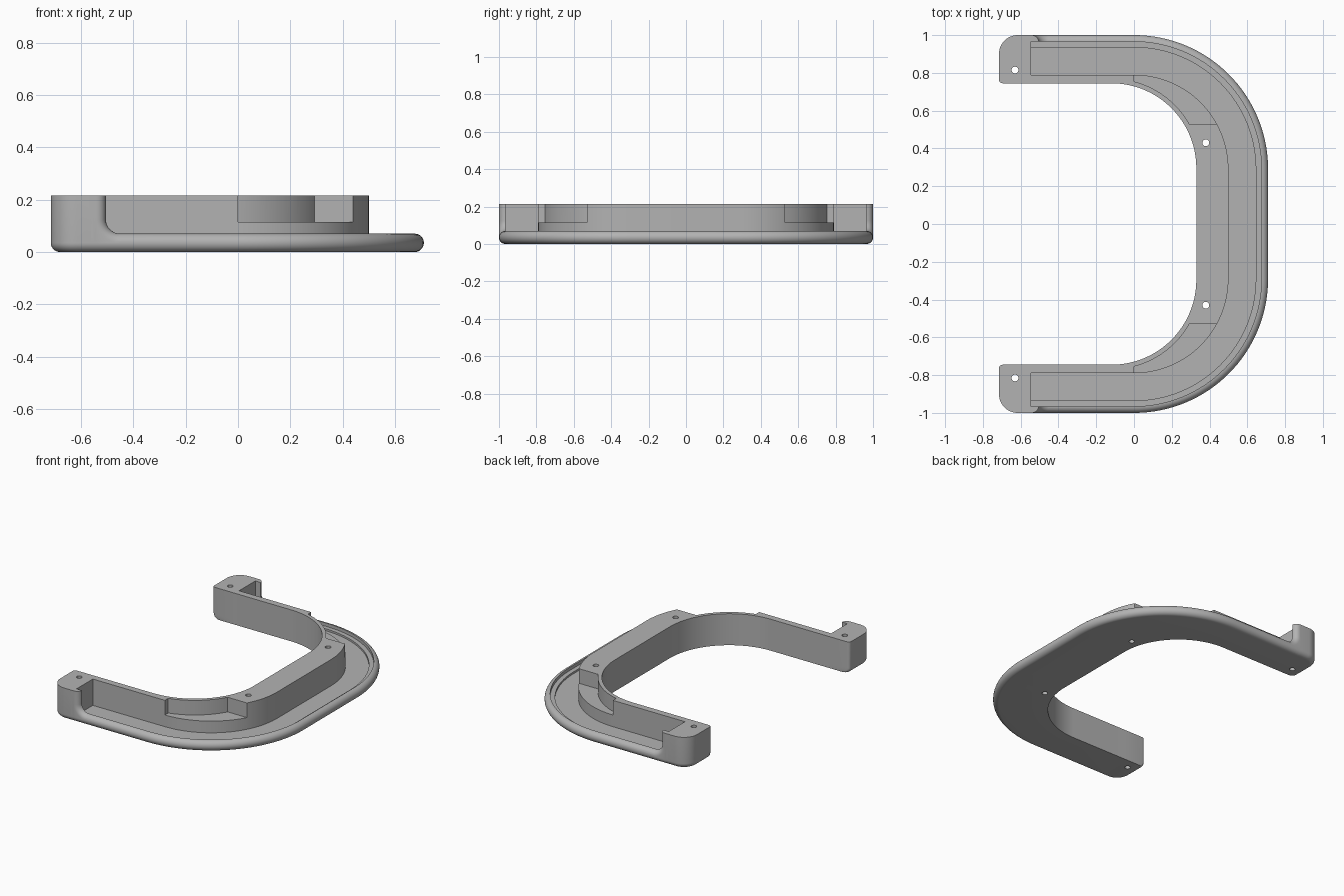
import bpy, bmesh
from math import sin, cos, pi

if "Cube" in bpy.data.objects:
    bpy.data.objects.remove(bpy.data.objects["Cube"], do_unlink=True)

grey = bpy.data.materials.new("plain grey")
grey.use_nodes = True
COLOUR = (0.45, 0.45, 0.45, 1)
grey.diffuse_color = COLOUR
grey.node_tree.nodes["Principled BSDF"].inputs["Base Color"].default_value = COLOUR

TOP, RIM, FLOOR, LEDGE = 0.215, 0.07, 0.035, 0.048
ROUND = RIM / 2
END, POCKET, FIN = -0.715, -0.545, -0.505


def arc(cx, cy, r, a0, a1, n):
    return [(cx + r * cos(a0 + (a1 - a0) * i / n), cy + r * sin(a0 + (a1 - a0) * i / n))
            for i in range(n + 1)]


def loft(name, rings, closed=False):
    """Skin rings of 3D points; closed joins last ring to first and each ring's ends stay open to caps."""
    bm = bmesh.new()
    vs = [[bm.verts.new(p) for p in ring] for ring in rings]
    n = len(vs[0])
    for a, b in zip(vs, vs[1:]):
        for i in range(n):
            j = (i + 1) % n
            bm.faces.new((a[i], a[j], b[j], b[i]))
    bm.faces.new(vs[0])
    bm.faces.new(vs[-1])
    bmesh.ops.recalc_face_normals(bm, faces=bm.faces)
    mesh = bpy.data.meshes.new(name)
    bm.to_mesh(mesh)
    bm.free()
    mesh.materials.append(grey)
    ob = bpy.data.objects.new(name, mesh)
    bpy.context.collection.objects.link(ob)
    return ob


def prism(name, pts, z0, z1):
    return loft(name, [[(x, y, z) for x, y in pts] for z in (z0, z1)])


def rail(x, y, r):
    """U-shaped path: straight arm, rounded corner, mirrored to the other arm."""
    half = [(POCKET - 0.015, y)] + arc(x - r, y - r, r, pi / 2, 0, 32)
    return half + [(px, -py) for px, py in reversed(half)]


def combine(ob, others, operation):
    for other in others:
        other.hide_render = True
        mod = ob.modifiers.new(operation, 'BOOLEAN')
        mod.operation, mod.object, mod.solver = operation, other, 'EXACT'
        bpy.context.view_layer.objects.active = ob
        bpy.ops.object.modifier_apply(modifier=mod.name)
        bpy.data.objects.remove(other, do_unlink=True)


def rounding(steps, span):
    """Inset and height pairs around the outer edge, starting at the underside."""
    angles = [-pi / 2 + span * i / steps for i in range(steps + 1)]
    return [(ROUND * (1 - cos(a)), ROUND + ROUND * sin(a)) for a in angles]


# Main U-shaped body: cross-section with rounded rim, ledge, floor and inner wall
section = [(0.33, 0.745, 0.45, 0)]
section += [(0.71 - i, 1 - i, 0.71 - i, z) for i, z in rounding(16, pi)]
section += [(0.675, 0.965, 0.675, LEDGE), (0.645, 0.935, 0.645, LEDGE),
            (0.645, 0.935, 0.645, FLOOR), (0.5, 0.79, 0.5, FLOOR),
            (0.5, 0.79, 0.5, TOP), (0.33, 0.745, 0.45, TOP)]
columns = [[(px, py, z) for px, py in rail(x, y, r)] for x, y, r, z in section]
frame = loft("curved_frame", [list(ring) for ring in zip(*columns)])


def end_block(s):
    rings = []
    for i, z in rounding(8, pi / 2) + [(0, TOP)]:
        pts = [(POCKET, 0.745), (POCKET, 1 - i)]
        pts += arc(END + 0.1, 0.9, 0.1 - i, pi / 2, pi, 12)
        pts += arc(END + 0.02 + i, 0.765, 0.02, pi, 1.5 * pi, 5)
        rings.append([(x, s * y, z) for x, y in pts])
    return loft("end_block", rings)


def end_fin(s):
    # Tall stub beside the pocket, sweeping down onto the rim
    side = [(POCKET - 0.02, ROUND), (POCKET - 0.02, TOP), (FIN, TOP)]
    side += arc(FIN + 0.055, RIM + 0.055, 0.055, pi, 1.5 * pi, 10)
    side += [(FIN + 0.055, ROUND)]
    rings = [[(x, s * 0.965, z) for x, z in side]]
    for k in range(7):
        a = pi / 2 * k / 6
        back = ROUND * (1 - cos(a))
        ring = []
        for n, (x, z) in enumerate(side):
            if n == 2:
                x -= back
            elif 3 <= n < len(side) - 1:
                t = pi / 2 * (n - 3) / 10
                x, z = x - back * cos(t), z - back * sin(t)
            ring.append((x, s * (0.965 + ROUND * sin(a)), z))
        rings.append(ring)
    return loft("end_fin", rings[1:])


for s in (1, -1):
    combine(frame, [end_block(s), end_fin(s)], 'UNION')
    # Corner notch in the inner wall, leaving a thin skin
    curve = [p for p in arc(-0.12, 0.295, 0.475, 1.315, 0.517, 20)]
    notch = [(0, 0.9)] + curve + [(0.6, 0.53), (0.6, 0.9)]
    cutters = [prism("notch_cutter", [(x, s * y) for x, y in notch], 0.115, 0.3)]
    # Screw holes
    for hx, hy in ((-0.63, 0.815), (0.38, 0.43)):
        cutters.append(prism("hole_cutter", arc(hx, s * hy, 0.018, 0, 2 * pi * 23 / 24, 23), -0.1, 0.4))
    combine(frame, cutters, 'DIFFERENCE')

bpy.ops.object.select_all(action='DESELECT')
frame.select_set(True)
bpy.context.view_layer.objects.active = frame
bpy.ops.object.shade_smooth_by_angle(angle=0.6)
